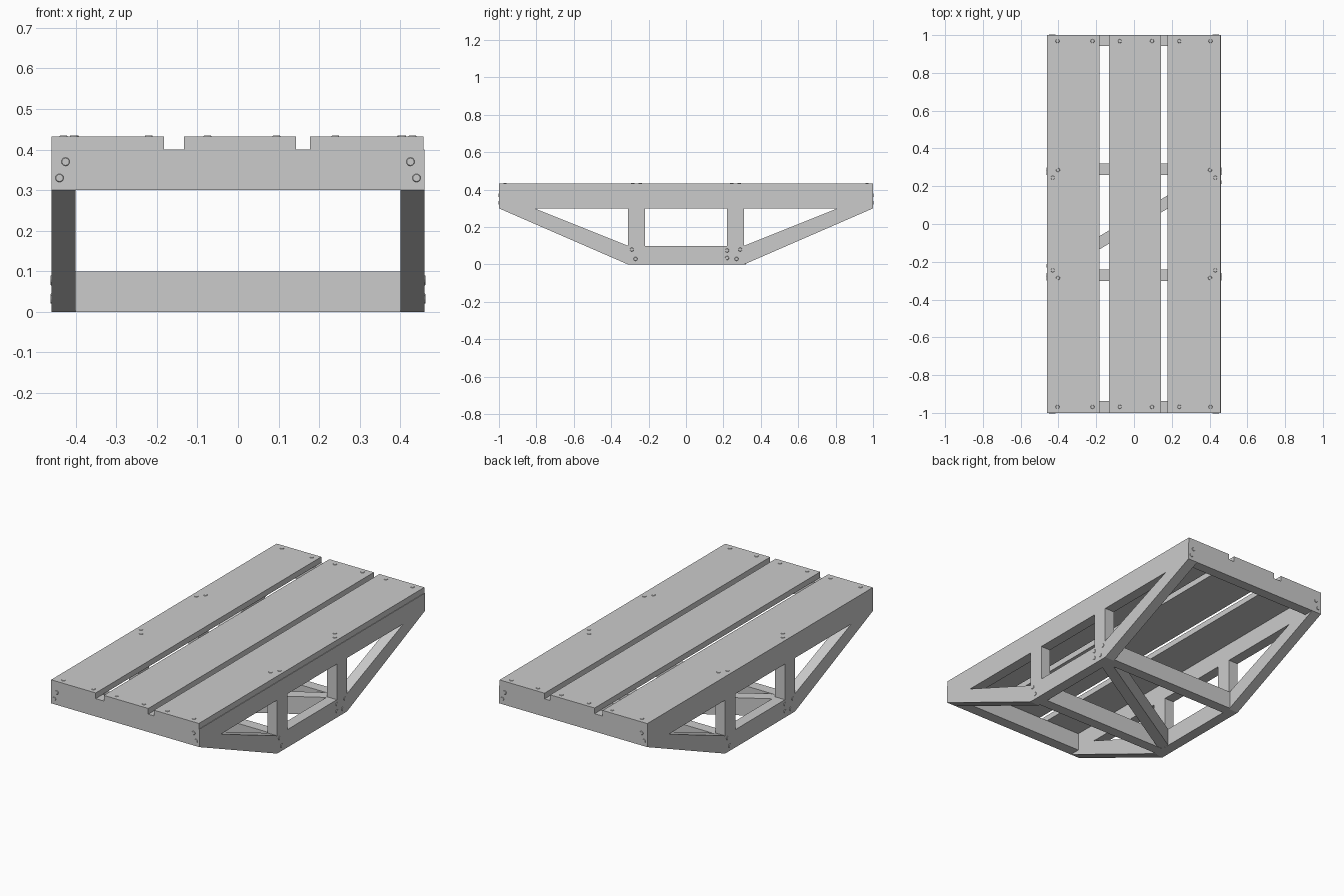
import bpy, bmesh
from mathutils import Vector

if "Cube" in bpy.data.objects:
    bpy.data.objects.remove(bpy.data.objects["Cube"])


def prism(name, pts, axis, lo, hi):
    """Extrude a flat outline along an axis: 'x' takes (y, z) points, 'z' takes (x, y)."""
    bm = bmesh.new()

    def co(p, h):
        return (h, p[0], p[1]) if axis == 'x' else (p[0], p[1], h)
    face = bm.faces.new([bm.verts.new(co(p, lo)) for p in pts])
    ext = bmesh.ops.extrude_face_region(bm, geom=[face])
    verts = [g for g in ext['geom'] if isinstance(g, bmesh.types.BMVert)]
    shift = Vector(co((0, 0), hi - lo))
    bmesh.ops.translate(bm, verts=verts, vec=shift)
    bmesh.ops.recalc_face_normals(bm, faces=bm.faces)
    me = bpy.data.meshes.new(name)
    bm.to_mesh(me)
    bm.free()
    ob = bpy.data.objects.new(name, me)
    bpy.context.collection.objects.link(ob)
    return ob


def box(name, x, y, z):
    return prism(name, [(x[0], y[0]), (x[1], y[0]), (x[1], y[1]), (x[0], y[1])], 'z', *z)


# Deck planks
for name, x in (("left", (-0.46, -0.183)), ("middle", (-0.133, 0.143)), ("right", (0.178, 0.457))):
    box(f"deck_plank_{name}", x, (-1, 1), (0.4, 0.432))

# End boards
box("end_board_front", (-0.46, 0.46), (-1, -0.938), (0.3, 0.4))
box("end_board_back", (-0.46, 0.46), (0.942, 1), (0.3, 0.4))

# Side trusses
for side, x in (("left", (-0.46, -0.4)), ("right", (0.4, 0.46))):
    box(f"top_rail_{side}", x, (-0.938, 0.942), (0.3, 0.4))
    box(f"bottom_rail_{side}", x, (-0.31, 0.31), (0, 0.1))
    for end, s in (("front", -1), ("back", 1)):
        box(f"post_{side}_{end}", x, sorted((s * 0.22, s * 0.31)), (0.1, 0.3))
        outline = [(0.31, 0), (1, 0.3), (0.81, 0.3), (0.31, 0.1)]
        prism(f"sloped_brace_{side}_{end}", [(s * y, z) for y, z in outline], 'x', *x)

# Lower cross beams and the diagonal between them
box("cross_beam_front", (-0.4, 0.4), (-0.302, -0.242), (0, 0.1))
box("cross_beam_back", (-0.4, 0.4), (0.26, 0.32), (0, 0.1))
prism("diagonal_beam", [(-0.4, -0.264), (0.4, 0.214), (0.4, 0.284), (-0.4, -0.194)], 'z', 0.001, 0.099)

# Nail positions as (centre, outward direction)
nails = []
for sy in (-1, 1):
    for x in (-0.405, -0.22, -0.075, 0.095, 0.24, 0.405):
        nails.append(((x, sy * 0.968, 0.432), (0, 0, 1)))
    for sx in (-1, 1):
        nails.append(((sx * 0.402, sy * 0.285, 0.432), (0, 0, 1)))
        nails.append(((sx * 0.43, sy * 0.245, 0.432), (0, 0, 1)))
        for x, z in ((0.44, 0.33), (0.425, 0.37)):
            nails.append(((sx * x, sy, z), (0, sy, 0)))
        for y, z in ((0.27, 0.03), (0.29, 0.08)):
            nails.append(((sx * 0.46, sy * y, z), (sx, 0, 0)))
for s in (-1, 1):
    for z in (0.035, 0.075):
        nails.append(((s * 0.46, s * 0.22, z), (s, 0, 0)))

# Nail heads
bm = bmesh.new()
for pos, d in nails:
    d = Vector(d)
    mat = Vector((0, 0, 1)).rotation_difference(d).to_matrix().to_4x4()
    mat.translation = pos
    bmesh.ops.create_cone(bm, cap_ends=True, segments=10, radius1=0.012, radius2=0.009,
                          depth=0.005, matrix=mat)
mesh = bpy.data.meshes.new("nail_heads")
bm.to_mesh(mesh)
bm.free()
bpy.context.collection.objects.link(bpy.data.objects.new("nail_heads", mesh))
